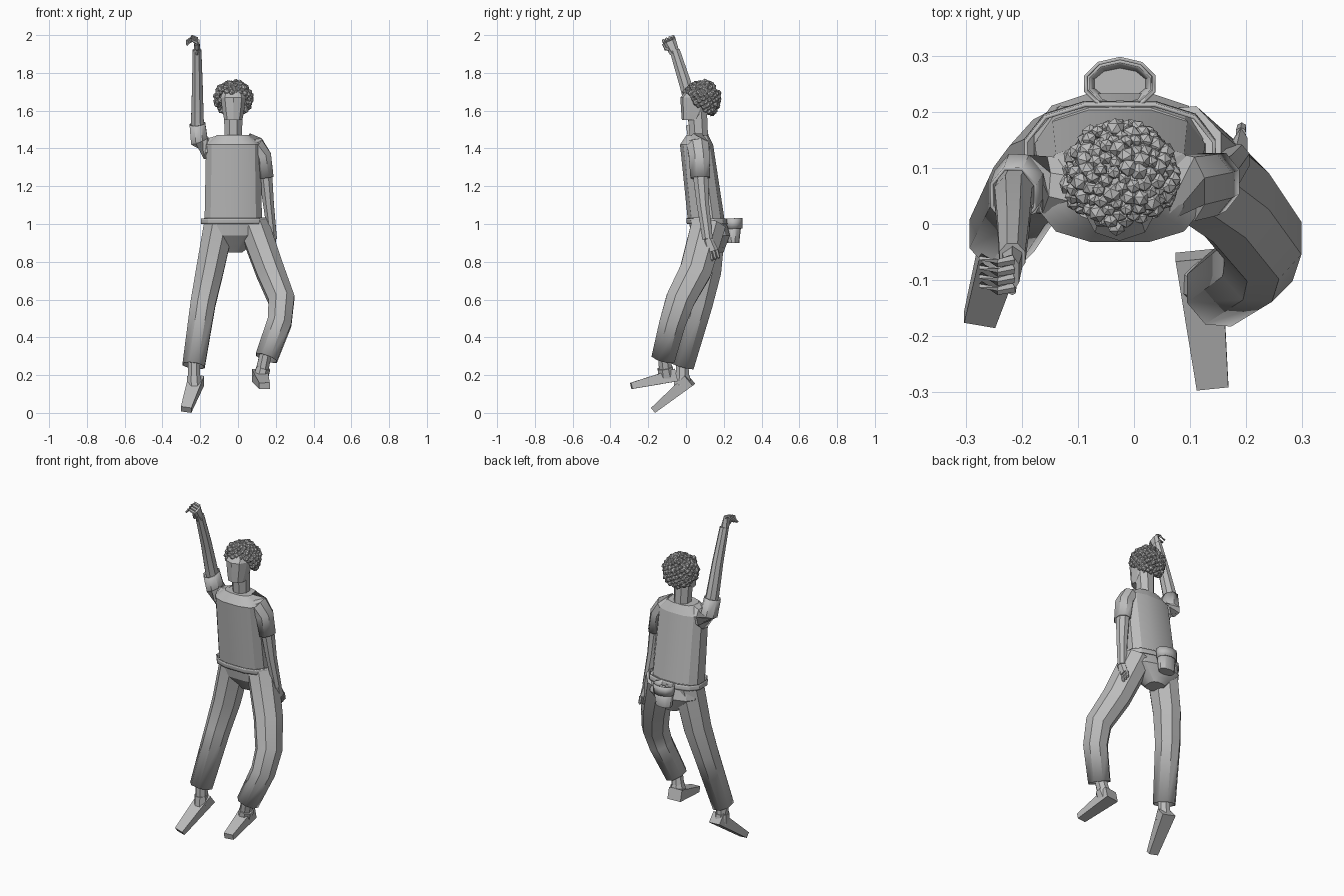
import bpy, bmesh, math, random
from mathutils import Vector, Matrix

random.seed(4)
if "Cube" in bpy.data.objects:
    bpy.data.objects.remove(bpy.data.objects["Cube"])

shade = (0.5, 0.5, 0.5, 1)
grey = bpy.data.materials.new("plain grey")
grey.use_nodes = True
grey.diffuse_color = shade
grey.node_tree.nodes["Principled BSDF"].inputs["Base Color"].default_value = shade

UP = Vector((0, 0, 1))
FRONT = Vector((0, -1, 0))
LEFT = Vector((1, 0, 0))


def finish(name, bm, wall=0):
    bmesh.ops.recalc_face_normals(bm, faces=bm.faces)
    mesh = bpy.data.meshes.new(name)
    bm.to_mesh(mesh)
    bm.free()
    mesh.materials.append(grey)
    mesh.shade_smooth()
    mesh.set_sharp_from_angle(angle=math.radians(28))
    part = bpy.data.objects.new(name, mesh)
    bpy.context.scene.collection.objects.link(part)
    if wall:
        solid = part.modifiers.new("wall", "SOLIDIFY")
        solid.thickness = wall


def mix(pair, share):
    return pair[0] + (pair[-1] - pair[0]) * share


def rounded(value, power):
    return math.copysign(abs(value) ** power, value)


def tube(name, path, wide, deep, sides=8, power=1, level=False, wall=0, caps="both"):
    """Loft a cross-section along a path, tapering evenly in width and depth."""
    bm = bmesh.new()
    path = [Vector(p) for p in path]
    last = len(path) - 1
    loops = []
    for i, centre in enumerate(path):
        along = (path[min(i + 1, last)] - path[max(i - 1, 0)]).normalized()
        if level:
            along = UP
        guide = FRONT if abs(along.x) > 0.8 else LEFT
        across = (guide - along * guide.dot(along)).normalized()
        outward = along.cross(across)
        loop = []
        for k in range(sides):
            angle = math.tau * (k + 0.5) / sides
            u = rounded(math.cos(angle), power) * mix(wide, i / last)
            v = rounded(math.sin(angle), power) * mix(deep, i / last)
            loop.append(bm.verts.new(centre + across * u + outward * v))
        loops.append(loop)
    for low, high in zip(loops, loops[1:]):
        for k in range(sides):
            n = (k + 1) % sides
            bm.faces.new((low[k], low[n], high[n], high[k]))
    if caps in ("both", "start"):
        bm.faces.new(loops[0])
    if caps == "both":
        bm.faces.new(loops[-1])
    finish(name, bm, wall)


# Shirt, shoulder yoke, belt and hips share one body line
mid = -0.025


def trunk(name, heights, depths, wide, deep, **options):
    path = [(mid, mix(depths, i / 3), mix(heights, i / 3)) for i in range(4)]
    tube(name, path, wide, deep, sides=12, power=0.75, level=True, **options)


trunk("shirt", (1.02, 1.42), (0.107, 0.056), (0.156, 0.148), (0.1, 0.09))
trunk("shirt_yoke", (1.42, 1.47), (0.056, 0.06), (0.148, 0.09), (0.09, 0.06))
trunk("belt", (1, 1.03), (0.112, 0.108), (0.175, 0.175), (0.11, 0.11), wall=0.007, caps="none")
trunk("hips", (0.94, 1.03), (0.13, 0.11), (0.158, 0.15), (0.105, 0.1))
trunk("seat", (0.85, 0.94), (0.15, 0.13), (0.05, 0.158), (0.05, 0.105))

# Neck, and a head narrowing to the chin
tube("neck", [(mid, 0.07, 1.43), (mid, 0.06, 1.6)], (0.047, 0.055), (0.052, 0.055))
tube("jaw", [(mid, 0.03, 1.55), (mid, 0.045, 1.6), (mid, 0.06, 1.67)], (0.05, 0.07), (0.052, 0.09),
     10, 0.85, level=True)
tube("forehead", [(mid, 0.06, 1.67), (mid, 0.08, 1.74)], (0.07, 0.045), (0.09, 0.05),
     10, 0.85, level=True)

# Curly hair made of small balls, leaving the face bare
hair = bmesh.new()
scalp = Vector((mid, 0.082, 1.66))
count = 230
for i in range(count):
    turn = i * math.pi * (3 - math.sqrt(5))
    height = 1 - (2 * i + 1) / count
    reach = math.sqrt(1 - height * height)
    out = Vector((reach * math.cos(turn), reach * math.sin(turn), height))
    on_face = out.y < -0.25 and out.z < 0.35 and abs(out.x) < 0.8
    under = out.z < max(-0.9, -0.5 - out.y * 0.7)
    if not (on_face or under):
        place = (Matrix.Translation(scalp + out * random.uniform(0.085, 0.096))
                 @ Matrix.Rotation(turn, 4, out))
        bmesh.ops.create_icosphere(hair, subdivisions=1, matrix=place,
                                   radius=random.uniform(0.012, 0.019))
finish("curly_hair", hair)


# Arms with open sleeves
def arm(side, sleeve, limb):
    tube(side + "_sleeve", sleeve, (0.06, 0.045), (0.066, 0.056), wall=0.006, caps="start")
    tube(side + "_arm", limb, (0.042, 0.025), (0.048, 0.029))


arm("right", [(-0.09, 0.06, 1.41), (-0.165, 0.07, 1.4), (-0.205, 0.07, 1.44), (-0.215, 0.05, 1.53)],
    [(-0.2, 0.07, 1.43), (-0.215, 0.05, 1.55), (-0.215, 0, 1.73), (-0.217, -0.06, 1.92)])
arm("left", [(0.05, 0.06, 1.42), (0.095, 0.065, 1.41), (0.13, 0.07, 1.36), (0.147, 0.075, 1.245)],
    [(0.135, 0.07, 1.35), (0.15, 0.08, 1.22), (0.162, 0.09, 1.1), (0.183, 0.115, 0.92)])


# Hands: a palm, four bent fingers and a thumb
def hand(side, wrist, along, spread, curl):
    wrist, along = Vector(wrist), Vector(along).normalized()
    spread, curl = Vector(spread).normalized(), Vector(curl).normalized()
    knuckle = wrist + along * 0.07
    tube(side + "_palm", [wrist, knuckle], (0.022, 0.014), (0.026, 0.036), 6)
    for i in range(4):
        base = knuckle + spread * (i - 1.5) * 0.018
        bend = base + along * 0.015 + curl * 0.025
        tip = base + curl * 0.055 - along * 0.012
        tube(f"{side}_finger_{i + 1}", [base, bend, tip], (0.01, 0.007), (0.01, 0.007), 6)
    root = wrist + along * 0.02
    bend = root + spread * 0.035 + along * 0.02
    tube(side + "_thumb", [root, bend, bend + along * 0.03], (0.011, 0.007), (0.011, 0.007), 6)


hand("right", (-0.217, -0.06, 1.905), (0, -0.4, 0.9), (0, -0.9, -0.4), (-1, 0, 0))
hand("left", (0.183, 0.115, 0.92), (0.1, 0.3, -0.9), (0, -0.9, -0.3), (0, 0.2, -0.9))


# Trouser legs, open at the hem, with ankles and wedge shoes
def leg(side, path, heel, toe):
    tube(side + "_trouser", path, (0.086, 0.064), (0.098, 0.068), wall=0.006, caps="start")
    hem, heel, toe = Vector(path[-1]), Vector(heel), Vector(toe)
    foot = heel.lerp(toe, 0.2)
    tube(side + "_ankle", [hem + UP * 0.04, foot], (0.034, 0.036), (0.034, 0.04))
    tube(side + "_shoe_collar", [hem.lerp(foot, 0.5), foot], (0.04, 0.042), (0.042, 0.05))
    tube(side + "_shoe", [heel, toe], (0.058, 0.04), (0.048, 0.024), 4)


leg("right", [(-0.1, 0.12, 1), (-0.15, 0.105, 0.75), (-0.185, 0.07, 0.58), (-0.235, -0.02, 0.25)],
    (-0.22, 0.02, 0.175), (-0.275, -0.17, 0.017))
leg("left", [(0.08, 0.12, 1), (0.17, 0.05, 0.75), (0.23, -0.03, 0.6), (0.22, -0.07, 0.48),
             (0.15, -0.12, 0.29)], (0.115, -0.055, 0.2), (0.14, -0.29, 0.143))

# Open pouch with a thin rim, strapped to the back of the belt
tube("pouch", [(mid, 0.25, 0.9), (mid, 0.25, 1)], (0.052, 0.062), (0.032, 0.043),
     10, wall=0.006, caps="start")
tube("pouch_rim", [(mid, 0.252, 0.975), (mid, 0.25, 1.03)], (0.064, 0.067), (0.046, 0.048),
     10, wall=0.006, caps="none")
tube("pouch_strap", [(mid, 0.19, 1), (mid, 0.22, 1)], (0.01, 0.01), (0.02, 0.02), 4)
